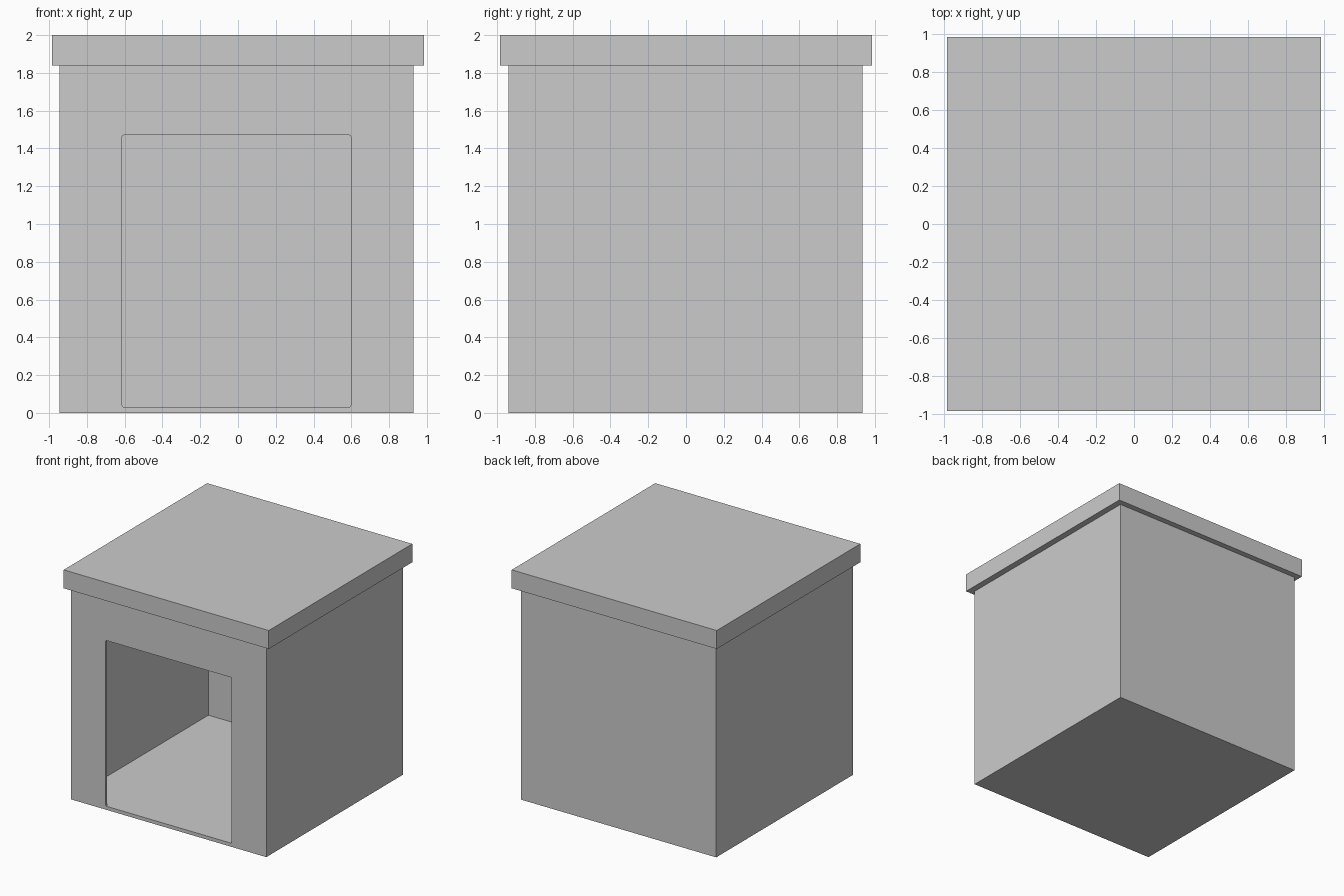
import bpy
from mathutils import Vector

if "Cube" in bpy.data.objects:
    bpy.data.objects.remove(bpy.data.objects["Cube"])


def box(name, lo, hi):
    """Box spanning two opposite corners."""
    lo, hi = Vector(lo), Vector(hi)
    bpy.ops.mesh.primitive_cube_add(size=1, location=(lo + hi) / 2)
    ob = bpy.context.object
    ob.name = name
    ob.scale = hi - lo
    bpy.ops.object.transform_apply(location=False, rotation=False, scale=True)
    return ob


def cut(target, cutter):
    mod = target.modifiers.new(cutter.name, 'BOOLEAN')
    mod.operation = 'DIFFERENCE'
    mod.solver = 'EXACT'
    mod.object = cutter
    cutter.hide_render = True
    cutter.display_type = 'WIRE'


X0, X1, Y0, Y1 = -0.945, 0.93, -0.94, 0.935   # body footprint
WALL, FLOOR, EAVE = 0.02, 0.028, 1.84

# Thin-walled body with floor
body = box("body", (X0, Y0, 0), (X1, Y1, EAVE))

# Hollow interior, open up to the roof slab
cavity = box("interior_cutter", (X0 + WALL, Y0 + WALL, FLOOR),
             (X1 - WALL, Y1 - WALL, EAVE + 0.1))
cut(body, cavity)

# Doorway with slightly rounded corners
door = box("doorway_cutter", (-0.613, Y0 - 0.1, FLOOR + 0.003),
           (0.597, Y0 + 0.1, 1.47))
bevel = door.modifiers.new("corners", 'BEVEL')
bevel.width = 0.008
bevel.segments = 2
cut(body, door)

# Overhanging flat roof slab
box("roof", (-0.985, -0.985, EAVE), (0.985, 0.985, 2.0))
